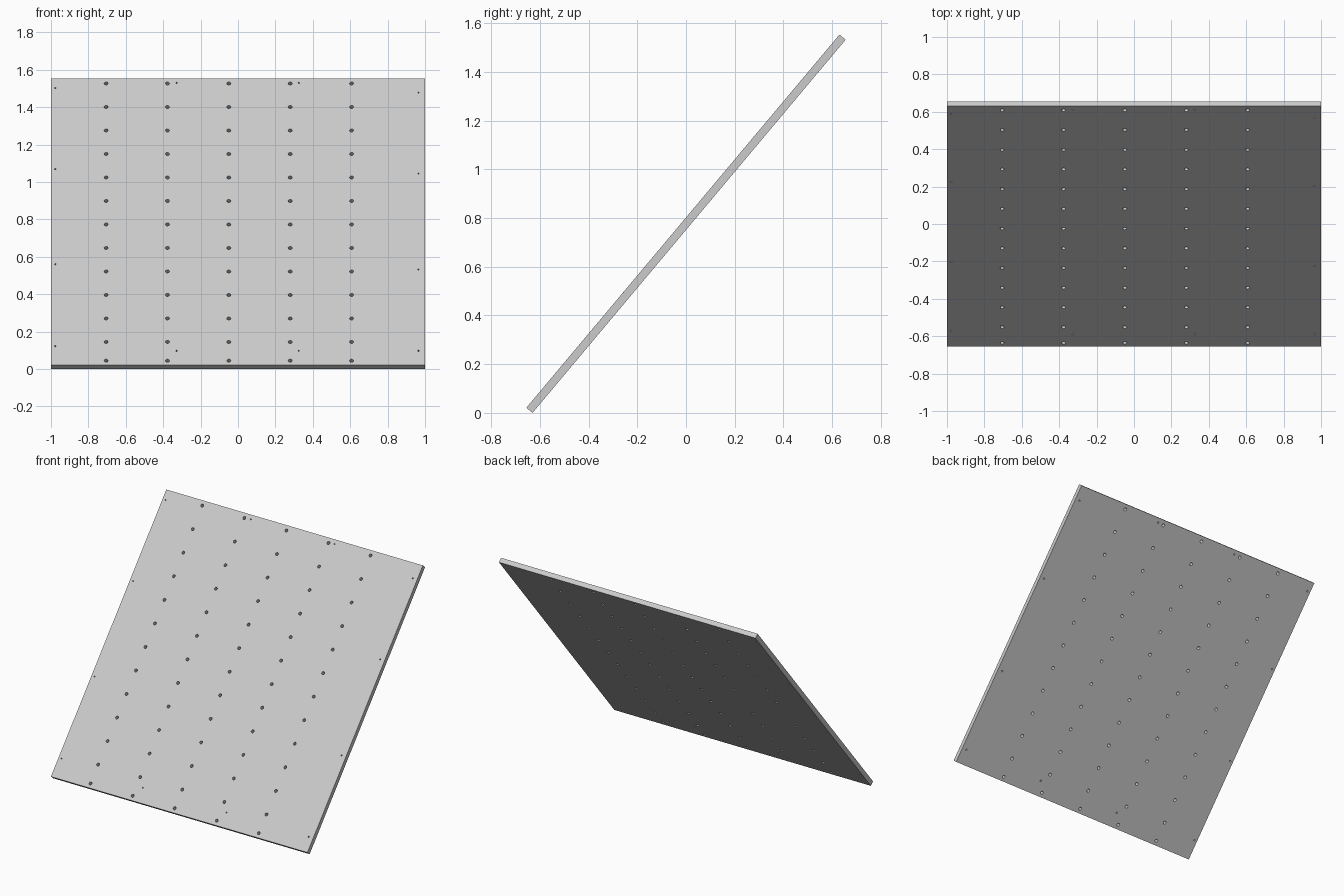
import bpy, bmesh, math
from mathutils import Matrix

if "Cube" in bpy.data.objects:
    bpy.data.objects.remove(bpy.data.objects["Cube"], do_unlink=True)

SIZE, THICK = 2.0, 0.033
LEAN = math.radians(50)

grey = bpy.data.materials.new("light grey")
grey.use_nodes = True
colour = (0.6, 0.6, 0.6, 1)
grey.diffuse_color = colour
grey.node_tree.nodes["Principled BSDF"].inputs["Base Color"].default_value = colour


def make_object(name, bm):
    mesh = bpy.data.meshes.new(name)
    bm.to_mesh(mesh)
    bm.free()
    mesh.materials.append(grey)
    obj = bpy.data.objects.new(name, mesh)
    bpy.context.collection.objects.link(obj)
    return obj


def drill(bm, x, y, back_radius, front_radius):
    bmesh.ops.create_cone(bm, cap_ends=True, segments=20, radius1=back_radius,
                          radius2=front_radius, depth=THICK * 1.2,
                          matrix=Matrix.Translation((x, y, 0)))


# Square board, modelled flat
bm = bmesh.new()
bmesh.ops.create_cube(bm, size=1, matrix=Matrix.Diagonal((SIZE, SIZE, THICK, 1)))
board = make_object("leaning_board", bm)

# Grid of bolt holes, with a closer row at the foot
bm = bmesh.new()
rows = [0.966 - 0.164 * i for i in range(12)] + [-0.969]
for column in range(5):
    for y in rows:
        drill(bm, -0.705 + 0.328 * column, y, 0.0105, 0.0105)

# Small screw holes around the rim
left_edge = [(0.965, y) for y in (0.902, 0.337, -0.332, -0.9)]
right_edge = [(-0.977, y) for y in (0.933, 0.369, -0.296, -0.868)]
ends = [(x, y) for x in (-0.328, 0.325) for y in (0.97, -0.9)]
for x, y in left_edge + right_edge + ends:
    drill(bm, x, y, 0.006, 0.004)
cutter = make_object("hole_cutter", bm)
cutter.hide_render = True

# Cut the holes and keep the result
cut = board.modifiers.new("holes", "BOOLEAN")
cut.operation = "DIFFERENCE"
cut.solver = "EXACT"
cut.object = cutter
bpy.context.view_layer.update()
graph = bpy.context.evaluated_depsgraph_get()
result = bpy.data.meshes.new_from_object(board.evaluated_get(graph))
board.modifiers.clear()
board.data = result
bpy.data.objects.remove(cutter, do_unlink=True)

# Lean the board back and rest it on the ground
height = SIZE * math.sin(LEAN) + THICK * math.cos(LEAN)
board.rotation_euler.x = LEAN
board.location.z = height / 2
